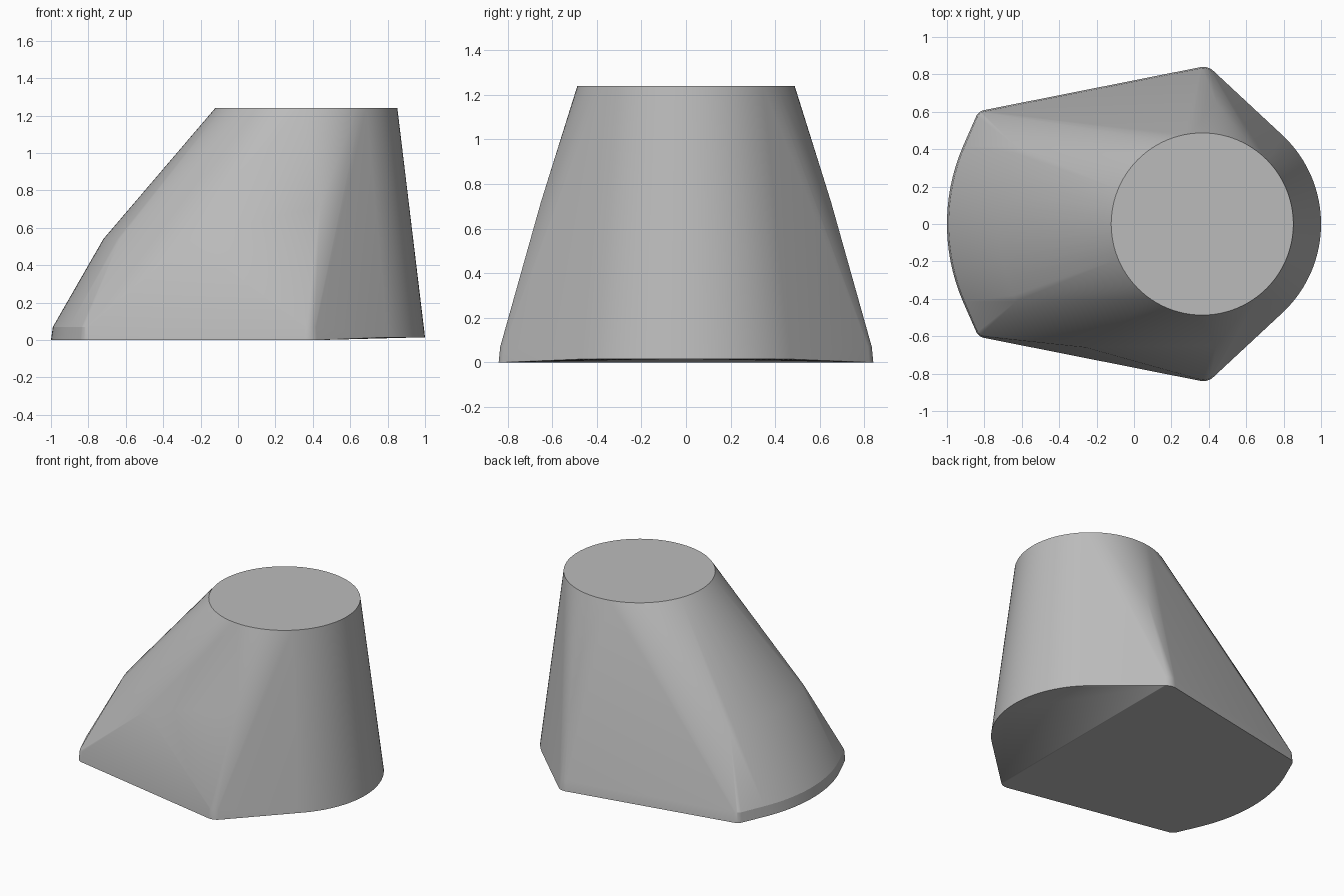
import bpy
import bmesh
from math import sin, cos, pi, radians
from mathutils import Vector

cube = bpy.data.objects.get("Cube")
if cube:
    bpy.data.objects.remove(cube)


def arc(cx, cy, radius, start, end, z, steps):
    """Points along a circular arc, angles in degrees."""
    angles = [radians(start + (end - start) * i / steps) for i in range(steps + 1)]
    return [Vector((cx + radius * cos(a), cy + radius * sin(a), z)) for a in angles]


# Round flat top
points = arc(0.365, 0, 0.487, 0, 360, 1.24, 96)[:-1]

# Rounded end of the base, lifted slightly off the ground
points += arc(0.35, 0, 0.65, -46, 46, 0.015, 32)

# Sloping nose: base edge, short upright rim, and shoulder
points += arc(0.05, 0, 1.05, 149, 211, 0, 32)
points += arc(0.06, 0, 1.05, 149, 211, 0.07, 32)
points += arc(0.30, 0, 1.02, 156, 204, 0.54, 24)

# Rounded corners, mirrored front to back
for side in (-1, 1):
    for z, inset in ((0, 0), (0.07, 0.007)):
        points += arc(0.37, side * 0.76, 0.08 - inset, side * 42, side * 101, z, 8)
        points += arc(-0.79, side * 0.55, 0.06 - inset, side * 101, side * 150, z, 6)
    points.append(Vector((0.44, side * 0.65, 0.72)))

# Bulge on the front flank
points.append(Vector((-0.26, -0.66, 0.53)))

# Wrap one convex skin around the profiles
bm = bmesh.new()
for p in points:
    bm.verts.new(p)
hull = bmesh.ops.convex_hull(bm, input=bm.verts)
bmesh.ops.delete(bm, geom=[v for v in bm.verts if not v.link_faces], context='VERTS')
bmesh.ops.dissolve_limit(bm, angle_limit=radians(0.3), verts=bm.verts, edges=bm.edges)
bmesh.ops.recalc_face_normals(bm, faces=bm.faces)
mesh = bpy.data.meshes.new("tapered_body")
bm.to_mesh(mesh)
bm.free()

body = bpy.data.objects.new("tapered_body", mesh)
bpy.context.collection.objects.link(body)

# Plain grey finish
grey = bpy.data.materials.new("plain_grey")
grey.use_nodes = True
colour = (0.5, 0.5, 0.5, 1)
grey.diffuse_color = colour
grey.node_tree.nodes["Principled BSDF"].inputs["Base Color"].default_value = colour
mesh.materials.append(grey)

bpy.ops.object.select_all(action='DESELECT')
body.select_set(True)
bpy.context.view_layer.objects.active = body
bpy.ops.object.shade_smooth_by_angle(angle=radians(20))
